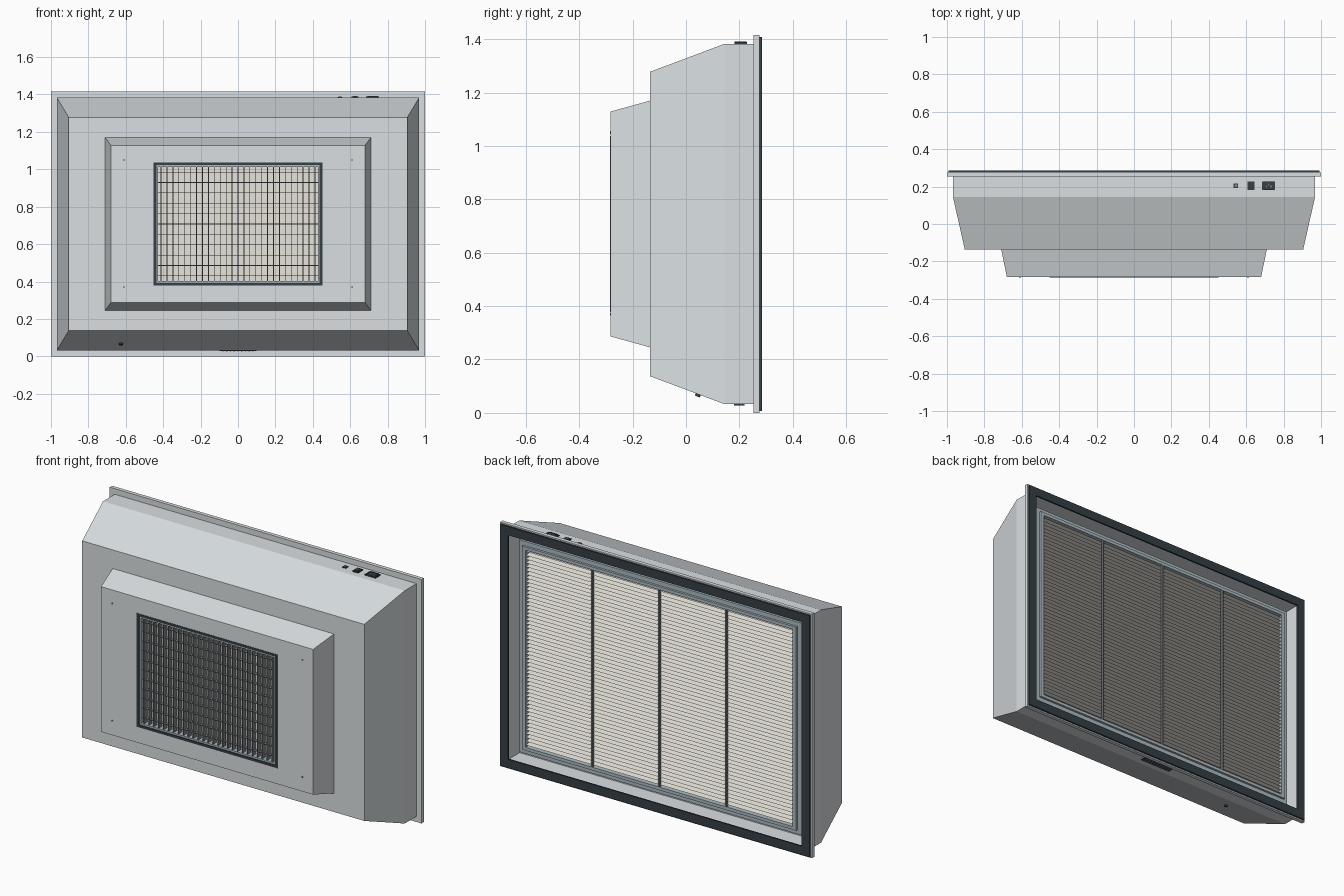
import bpy, bmesh, math

if "Cube" in bpy.data.objects:
    bpy.data.objects.remove(bpy.data.objects["Cube"])

ZC = 0.7075  # height of the unit's centre line


def mat(name, r, g, b):
    m = bpy.data.materials.new(name)
    m.diffuse_color = (r, g, b, 1)
    m.use_nodes = True
    m.node_tree.nodes["Principled BSDF"].inputs["Base Color"].default_value = m.diffuse_color
    return m


STEEL = mat("painted_steel", 0.70, 0.74, 0.76)
BLUE = mat("filter_frame_blue", 0.42, 0.50, 0.54)
DARK = mat("dark_rubber", 0.035, 0.05, 0.06)
WIRE = mat("grille_metal", 0.22, 0.24, 0.25)
PAPER = mat("filter_paper", 0.80, 0.78, 0.72)


def finish(bm, name, m):
    bmesh.ops.recalc_face_normals(bm, faces=bm.faces[:])
    me = bpy.data.meshes.new(name)
    bm.to_mesh(me)
    bm.free()
    me.materials.append(m)
    ob = bpy.data.objects.new(name, me)
    bpy.context.collection.objects.link(ob)
    return ob


def rings(name, profile, m):
    """Closed loft through rectangles given as (y, half width, half height)."""
    bm = bmesh.new()
    loops = [[bm.verts.new((sx * hx, y, ZC + sz * hz))
              for sx, sz in ((-1, -1), (1, -1), (1, 1), (-1, 1))] for y, hx, hz in profile]
    for a, b in zip(loops, loops[1:] + loops[:1]):
        for i in range(4):
            j = (i + 1) % 4
            bm.faces.new((a[i], a[j], b[j], b[i]))
    return finish(bm, name, m)


def frame(name, y0, y1, hx, hz, w, m):
    return rings(name, [(y0, hx, hz), (y1, hx, hz), (y1, hx - w, hz - w), (y0, hx - w, hz - w)], m)


def boxes(name, items, m):
    """One object made of boxes given as (centre, size)."""
    bm = bmesh.new()
    for c, s in items:
        vs = bmesh.ops.create_cube(bm, size=1)["verts"]
        bmesh.ops.scale(bm, vec=s, verts=vs)
        bmesh.ops.translate(bm, vec=c, verts=vs)
    return finish(bm, name, m)


def disc(name, loc, r, h, rot, m, seg=16):
    bpy.ops.mesh.primitive_cylinder_add(vertices=seg, radius=r, depth=h, location=loc, rotation=rot)
    ob = bpy.context.object
    ob.name = name
    ob.data.materials.append(m)
    bpy.ops.object.shade_smooth_by_angle()


# Hollow sheet-metal housing: flange, straight skirt, taper, front plenum, opening, inner skin
rings("housing", [
    (0.275, 1.0, 0.7075), (0.253, 1.0, 0.7075), (0.253, 0.968, 0.675), (0.145, 0.968, 0.675),
    (-0.135, 0.905, 0.57), (-0.135, 0.71, 0.462), (-0.283, 0.68, 0.421), (-0.283, 0.45, 0.328),
    (-0.273, 0.45, 0.328), (-0.273, 0.668, 0.41), (-0.125, 0.698, 0.45), (-0.125, 0.893, 0.558),
    (0.145, 0.955, 0.662), (0.275, 0.955, 0.662)], STEEL)

# Rubber gasket on the rear flange
frame("gasket", 0.275, 0.285, 0.992, 0.70, 0.05, DARK)

# Rear filter frame with a stepped lip, and the ledge holding it to the housing
rings("filter_frame", [(0.15, 0.905, 0.615), (0.235, 0.905, 0.615), (0.235, 0.88, 0.59),
                       (0.248, 0.88, 0.59), (0.248, 0.857, 0.572), (0.15, 0.857, 0.572)], BLUE)
frame("filter_ledge", 0.15, 0.16, 0.955, 0.662, 0.06, STEEL)

# Pleated filter paper
bm = bmesh.new()
PLEATS = 52
hz = 0.572
prev = None
for i in range(2 * PLEATS + 1):
    y = 0.242 if i % 2 else 0.18
    z = ZC - hz + i * hz / PLEATS
    row = [bm.verts.new((x, y, z)) for x in (-0.857, 0.857)]
    if prev:
        bm.faces.new((prev[0], prev[1], row[1], row[0]))
    prev = row
media = finish(bm, "pleated_filter", PAPER)
sol = media.modifiers.new("thickness", "SOLIDIFY")
sol.thickness = 0.002

# Dark dividers between the four filter bays
boxes("filter_dividers", [((x, 0.244, ZC), (0.01, 0.012, 1.144)) for x in (-0.43, 0, 0.43)], WIRE)

# Front opening: dark frame, thin inner trim, fins, cross bars and pre-filter
frame("grille_frame", -0.285, -0.24, 0.451, 0.329, 0.014, DARK)
frame("grille_trim", -0.28, -0.235, 0.437, 0.315, 0.01, BLUE)
N = 27
boxes("grille_fins", [((-0.427 + 0.854 * (i + 0.5) / N, -0.262, ZC), (0.004, 0.03, 0.61))
                      for i in range(N)], WIRE)
boxes("grille_cross_bars", [((0, -0.256, ZC - 0.305 + 0.61 * (i + 0.5) / 11), (0.854, 0.02, 0.003))
                            for i in range(11)], WIRE)
boxes("pre_filter", [((0, -0.236, ZC), (0.86, 0.008, 0.62))], PAPER)

# Screws on the plenum face
for x in (-0.61, 0.61):
    for z in (0.37, 1.05):
        disc("plenum_screw", (x, -0.283, z), 0.005, 0.004, (math.pi / 2, 0, 0), WIRE)

# Power inlet, switch and fuse holder on the top
TOP = ZC + 0.675
boxes("power_inlet", [((0.72, 0.205, TOP + 0.002), (0.07, 0.046, 0.008))]
      + [((0.72, 0.205 + s * 0.02, TOP + 0.007), (0.05, 0.005, 0.004)) for s in (-1, 1)]
      + [((0.72 + s * 0.025, 0.205, TOP + 0.007), (0.005, 0.04, 0.004)) for s in (-1, 1)], DARK)
boxes("inlet_pins", [((0.72 + dx, 0.205 + dy, TOP + 0.007), (0.004, 0.01, 0.004))
                     for dx, dy in ((-0.013, -0.004), (0, 0.006), (0.013, -0.004))], BLUE)
boxes("power_switch", [((0.625, 0.205, TOP + 0.002), (0.036, 0.046, 0.008)),
                       ((0.625, 0.205, TOP + 0.006), (0.022, 0.032, 0.006))], DARK)
boxes("fuse_base", [((0.545, 0.205, TOP + 0.001), (0.024, 0.024, 0.006))], DARK)
disc("fuse_cap", (0.545, 0.205, TOP + 0.005), 0.008, 0.006, (0, 0, 0), WIRE)

# Vent plate underneath
BOT = ZC - 0.675
boxes("bottom_plate", [((0, 0.2, BOT - 0.001), (0.2, 0.04, 0.006))], DARK)
boxes("bottom_plate_ribs", [((-0.08 + 0.02 * i, 0.2, BOT - 0.004), (0.006, 0.026, 0.003))
                            for i in range(9)], WIRE)

# Small port on the sloping underside, square to the slope
slope = math.atan2(0.105, 0.28)
disc("pressure_port", (-0.625, 0.045, 0.068), 0.01, 0.014, (-slope, 0, 0), DARK)
